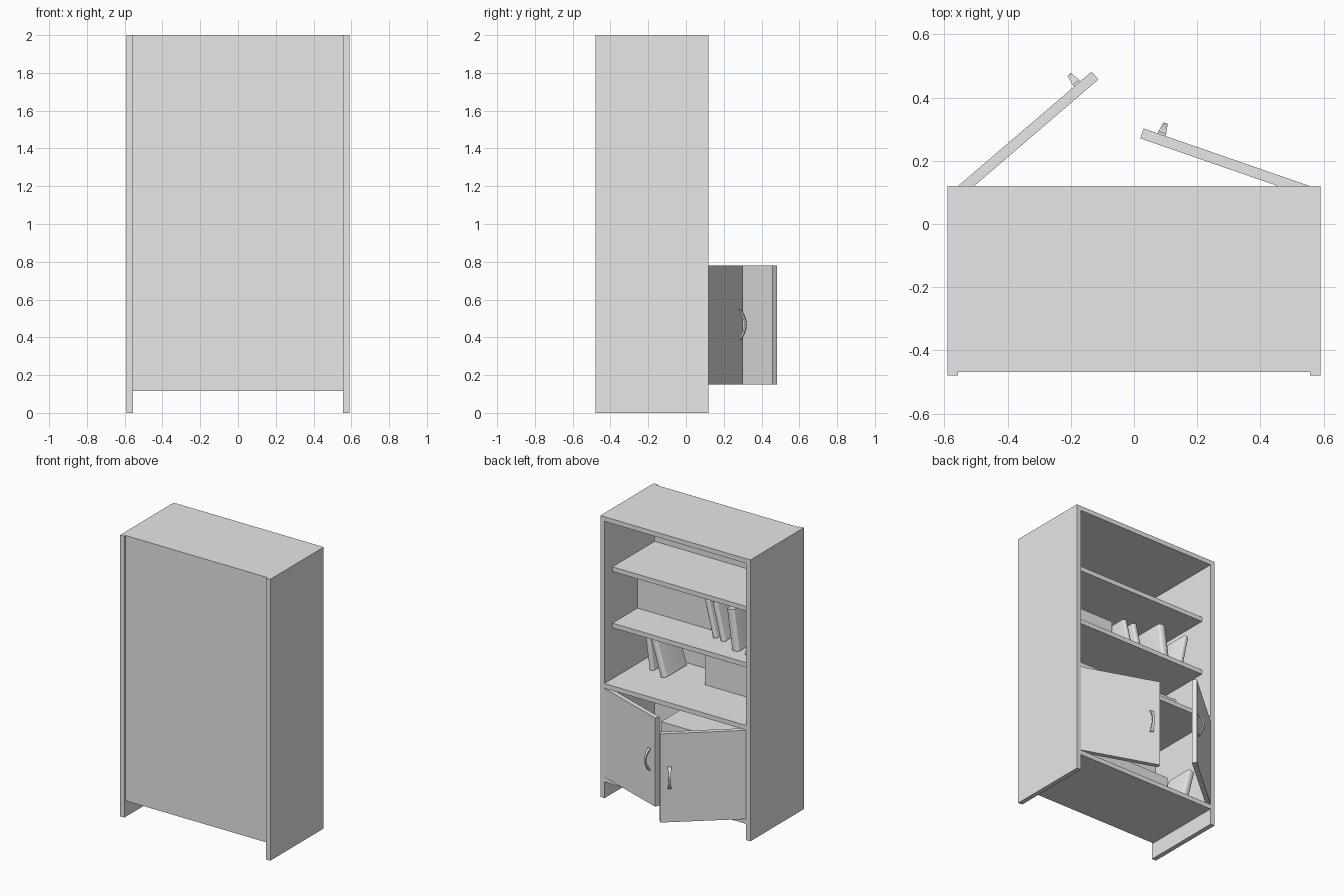
import bpy, bmesh, math
from mathutils import Matrix, Vector

if "Cube" in bpy.data.objects:
    bpy.data.objects.remove(bpy.data.objects["Cube"], do_unlink=True)

grey = bpy.data.materials.new("plain light grey")
grey.use_nodes = True
grey.diffuse_color = (0.8, 0.8, 0.8, 1)
grey.node_tree.nodes["Principled BSDF"].inputs["Base Color"].default_value = (0.8, 0.8, 0.8, 1)


def add_object(name, bm, matrix=None):
    bmesh.ops.recalc_face_normals(bm, faces=bm.faces)
    mesh = bpy.data.meshes.new(name)
    bm.to_mesh(mesh)
    bm.free()
    mesh.materials.append(grey)
    obj = bpy.data.objects.new(name, mesh)
    bpy.context.collection.objects.link(obj)
    if matrix:
        obj.matrix_world = matrix
    return obj


def smooth(obj):
    bpy.ops.object.select_all(action="DESELECT")
    obj.select_set(True)
    bpy.context.view_layer.objects.active = obj
    bpy.ops.object.shade_smooth_by_angle(angle=math.radians(40))


def box(name, low, high, matrix=None):
    low, high = Vector(low), Vector(high)
    bm = bmesh.new()
    bmesh.ops.create_cube(bm, size=1)
    bmesh.ops.scale(bm, vec=high - low, verts=bm.verts)
    bmesh.ops.translate(bm, vec=(low + high) / 2, verts=bm.verts)
    return add_object(name, bm, matrix)


T = 0.033             # board thickness
W = 0.59              # half width
IN = W - T            # inner half width
OPEN, REAR = 0.12, -0.444
SHELF_TOPS = {"middle": 0.815, "lower": 1.21, "upper": 1.61}

# Carcass
for side, s in (("right", -1), ("left", 1)):
    x0, x1 = sorted((s * IN, s * W))
    box(side + "_side_panel", (x0, -0.48, 0), (x1, OPEN, 2))
box("back_panel", (-IN, -0.468, 0.115), (IN, REAR, 2))
box("top_board", (-IN, REAR, 2 - T), (IN, OPEN, 2))
box("bottom_board", (-IN, REAR, 0.115), (IN, OPEN, 0.148))

# Shelves, the middle one flush with the sides and the others set back
for label, z in SHELF_TOPS.items():
    front = OPEN if label == "middle" else 0.03
    box(label + "_shelf", (-IN, REAR, z - T), (IN, front, z))


def handle(name, matrix):
    """Bowed strip, broad at its feet and narrow in the middle."""
    bm = bmesh.new()
    rings = []
    steps = 14
    for i in range(steps + 1):
        u = 2 * i / steps - 1
        bow = 1 - u * u
        half = 0.013 - 0.006 * bow
        y, z = 0.032 * bow, 0.078 * u
        rings.append([bm.verts.new(p) for p in (
            (-half, y - 0.004, z), (half, y - 0.004, z),
            (half, y + 0.005, z), (-half, y + 0.005, z))])
    for a, b in zip(rings, rings[1:]):
        for k in range(4):
            n = (k + 1) % 4
            bm.faces.new((a[k], a[n], b[n], b[k]))
    bm.faces.new(rings[0])
    bm.faces.new(rings[-1])
    smooth(add_object(name, bm, matrix))


# Doors swung open about their outer corners
for side, s, angle in (("right", -1, 40.6), ("left", 1, 19.1)):
    swing = Matrix.Translation((s * IN, OPEN, 0)) @ Matrix.Rotation(math.radians(-s * angle), 4, "Z")
    x0, x1 = sorted((0, -s * 0.557))
    box(side + "_door", (x0, -T, 0.15), (x1, 0, 0.78), swing)
    handle(side + "_door_handle", swing @ Matrix.Translation((-s * 0.497, 0.002, 0.467)))


def book(name, x, y, z, thick, depth, height, lean=0, turn=0):
    """Closed book with a rounded spine towards the open side."""
    bm = bmesh.new()
    r = thick / 2
    outline = [(-r, -depth), (r, -depth)]
    for i in range(9):
        a = math.pi * i / 8
        outline.append((r * math.cos(a), 0.5 * r * math.sin(a)))
    face = bm.faces.new([bm.verts.new((px, py, 0)) for px, py in outline])
    top = bmesh.ops.extrude_face_region(bm, geom=[face])["geom"]
    bmesh.ops.translate(bm, vec=(0, 0, height),
                        verts=[v for v in top if isinstance(v, bmesh.types.BMVert)])
    tilt = math.radians(lean)
    lift = r * abs(math.sin(tilt))
    smooth(add_object(name, bm, Matrix.Translation((x, y, z + lift))
                      @ Matrix.Rotation(math.radians(turn), 4, "Z")
                      @ Matrix.Rotation(tilt, 4, "Y")))


# Storage boxes
mid, low = SHELF_TOPS["middle"], SHELF_TOPS["lower"]
box("lower_shelf_box", (-0.02, REAR, low), (IN, -0.25, 1.50))
box("middle_shelf_box", (-IN, REAR, mid), (0.016, -0.236, 1.10))
box("cupboard_box", (-0.47, REAR, 0.148), (0.35, -0.22, 0.47))

# Books
book("lower_shelf_book_a", -0.12, -0.16, low, 0.035, 0.2, 0.28, 14)
book("lower_shelf_book_b", -0.19, -0.15, low, 0.04, 0.2, 0.27, 14)
book("lower_shelf_book_c", -0.34, -0.08, low, 0.06, 0.21, 0.29, 8)
book("lower_shelf_book_d", -0.44, -0.06, low, 0.035, 0.2, 0.27, -12)
book("middle_shelf_book_a", 0.29, -0.17, mid, 0.05, 0.22, 0.28, 17)
book("middle_shelf_book_b", 0.42, -0.22, mid, 0.035, 0.2, 0.27, 8)
book("cupboard_book", -0.42, 0.0, 0.148, 0.05, 0.2, 0.28, -14)
